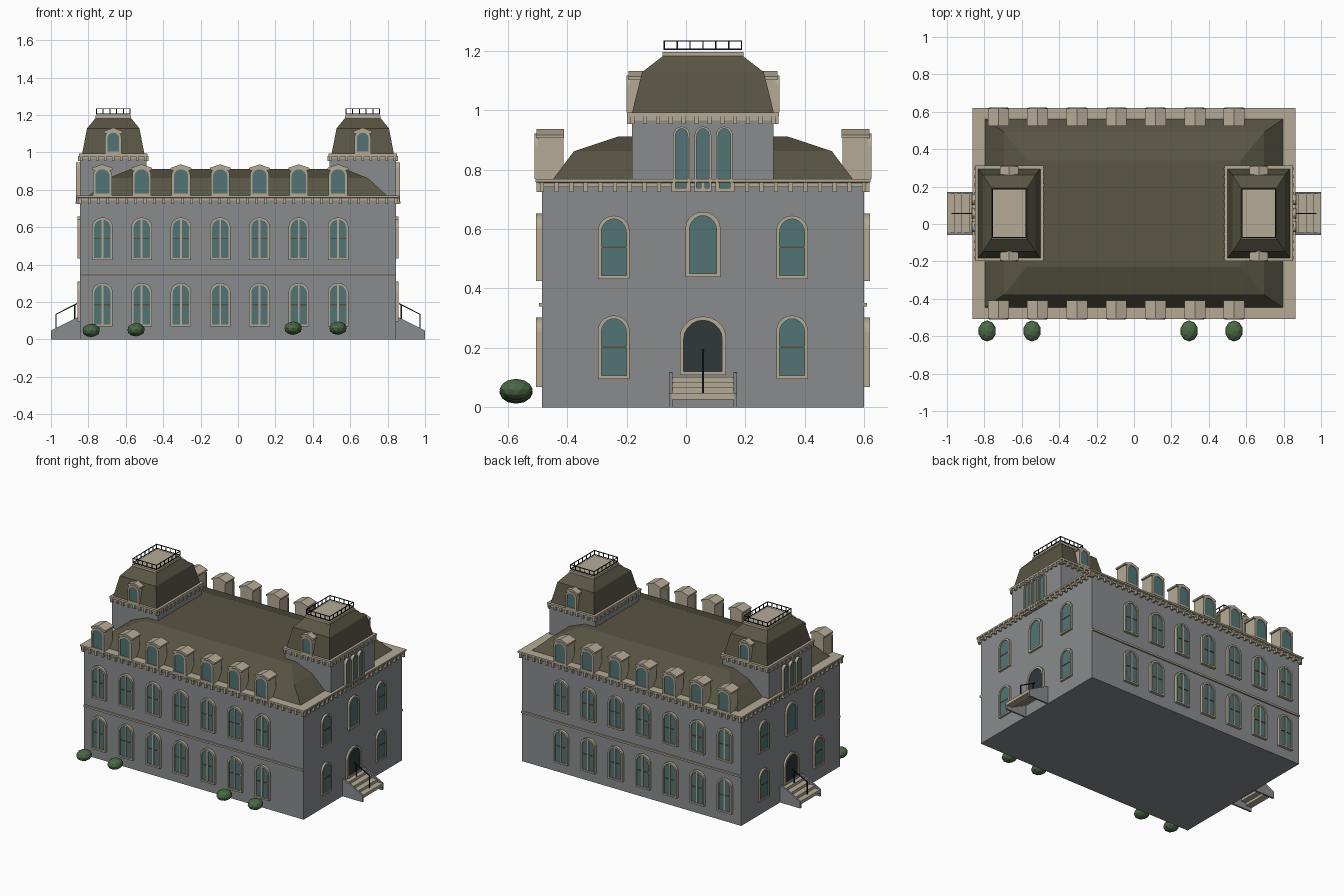
import bpy, bmesh, math
from mathutils import Matrix, Vector

if "Cube" in bpy.data.objects:
    bpy.data.objects.remove(bpy.data.objects["Cube"])

CY = 0.057                      # building centre in y
HX, HY = 0.845, 0.542           # half size of the main block
XS = [-0.725 + 0.21 * i for i in range(7)]
TX = 0.667                      # tower centre in x

COLOURS = {
    "wall": (0.25, 0.26, 0.27), "trim": (0.46, 0.40, 0.30), "roof": (0.10, 0.09, 0.058),
    "glass": (0.085, 0.175, 0.175), "door": (0.028, 0.040, 0.042), "iron": (0.008, 0.011, 0.013),
    "bar": (0.10, 0.075, 0.045), "leaf": (0.07, 0.14, 0.06)}
MATS = {}
for n, c in COLOURS.items():
    MATS[n] = bpy.data.materials.new(n)
    MATS[n].diffuse_color = (*c, 1)

parts = {}
def part(name, mat):
    if name not in parts:
        parts[name] = (bmesh.new(), mat)
    return parts[name][0]

def box(bm, x0, x1, y0, y1, z0, z1, m=Matrix()):
    t = Matrix.Translation(((x0 + x1) / 2, (y0 + y1) / 2, (z0 + z1) / 2))
    bmesh.ops.create_cube(bm, size=1, matrix=m @ t @ Matrix.Diagonal((x1 - x0, y1 - y0, z1 - z0, 1)))

def loft(bm, rings, m=Matrix(), closed=False):
    """Skin a list of equal-length point rings, capped or joined end to start."""
    vs = [[bm.verts.new(m @ Vector(p)) for p in r] for r in rings]
    n = len(rings[0])
    for a, b in zip(vs, vs[1:] + (vs[:1] if closed else [])):
        for i in range(n):
            j = (i + 1) % n
            bm.faces.new((a[i], a[j], b[j], b[i]))
    if not closed:
        bm.faces.new(vs[0][::-1])
        bm.faces.new(vs[-1])

def rect(cx, hx, hy, z):
    return [(cx + sx * hx, CY + sy * hy, z) for sx, sy in ((-1, -1), (1, -1), (1, 1), (-1, 1))]

def arch(hw, z0, z1, rise, y, n=10):
    pts = [(-hw, y, z0), (hw, y, z0)]
    for i in range(n + 1):
        a = math.pi * i / n
        pts.append((hw * math.cos(a), y, z1 - rise + rise * math.sin(a)))
    return pts

def facing(deg, u, dist, x=0.0):
    """Local x runs along the wall, local -y points out of it."""
    return (Matrix.Translation((x, CY, 0)) @ Matrix.Rotation(math.radians(deg), 4, 'Z')
            @ Matrix.Translation((u, -dist, 0)))

def window(name, m, hw, z0, z1, rise, t=0.012, depth=0.02, fill="glass", mullion=False, bar=True):
    outer = lambda y: arch(hw, z0, z1, rise, y)
    inner = lambda y: arch(hw - t, z0 + t, z1 - t, rise - t * 0.4, y)
    loft(part(name + "_frames", "trim"), [outer(0), outer(-depth), inner(-depth), inner(0)], m, True)
    loft(part(name + "_" + fill, fill), [inner(0.004), inner(-depth * 0.6)], m)
    if mullion:
        box(part(name + "_mullions", "trim"), -0.005, 0.005, -depth * 0.85, 0, z0 + t, z1 - t, m)
    if bar:
        zm = (z0 + z1) / 2
        box(part(name + "_bars", "bar"), t - hw, hw - t, -depth * 0.75, 0, zm - 0.003, zm + 0.003, m)

def dormer(name, m, hw, z0, z1, depth):
    # box body, shallow gabled hood, arched front window
    box(part(name + "_bodies", "trim"), -hw + 0.004, hw - 0.004, 0, depth, z0, z1 - 0.025, m)
    e = hw + 0.006
    gable = lambda y: [(-e, y, z1 - 0.03), (e, y, z1 - 0.03), (e, y, z1 - 0.019),
                       (0, y, z1), (-e, y, z1 - 0.019)]
    loft(part(name + "_hoods", "trim"), [gable(-0.006), gable(depth + 0.003)], m)
    window(name + "_window", m, hw, z0, z1 - 0.015, hw * 0.8, 0.012, 0.012, bar=False)

def brackets(name, cx, hx, hy, z0, z1, step, out):
    bm = part(name, "trim")
    for deg, half, dist in ((0, hx, hy), (90, hy, hx), (180, hx, hy), (270, hy, hx)):
        n = round(2 * half / step)
        for i in range(n + 1):
            box(bm, -0.007, 0.007, -out, 0.002, z0, z1,
                facing(deg, -half + 2 * half * i / n, dist, cx))

# main block, string courses, cornice and roof
box(part("walls", "wall"), -HX, HX, CY - HY, CY + HY, 0, 0.755)
for s in (-1, 1):
    y = CY + s * HY
    box(part("string_courses", "trim"), -HX, HX, y - 0.01, y + 0.01, 0.339, 0.351)
c = part("cornice", "trim")
loft(c, [rect(0, HX + 0.008, HY + 0.008, 0.742), rect(0, HX + 0.008, HY + 0.008, 0.755),
         rect(0, HX + 0.018, HY + 0.022, 0.758), rect(0, HX + 0.018, HY + 0.022, 0.769)])
brackets("cornice_brackets", 0, HX, HY, 0.724, 0.757, 0.05, 0.019)
loft(part("main_roof", "roof"), [rect(0, 0.80, 0.507, 0.765), rect(0, 0.695, 0.434, 0.862),
                                 rect(0, 0.57, 0.283, 0.912)])

# long side windows and dormers
for deg in (0, 180):
    for x in XS:
        u = x if deg == 0 else -x
        m = facing(deg, u, HY)
        window("long_side_window", m, 0.055, 0.068, 0.302, 0.05, 0.011, 0.02, mullion=True)
        window("long_side_window", m, 0.055, 0.425, 0.652, 0.05, 0.011, 0.02, mullion=True)
        dormer("roof_dormer", facing(deg, u, HY + 0.013), 0.05, 0.768, 0.936, 0.085)

# end walls: windows, door, steps
for deg in (90, 270):
    for u in (-0.3, 0.3):
        m = facing(deg, u, HX)
        window("end_window", m, 0.053, 0.096, 0.309, 0.05, 0.011, 0.014)
        window("end_window", m, 0.053, 0.432, 0.645, 0.05, 0.011, 0.014)
    m = facing(deg, 0, HX)
    window("end_window", m, 0.059, 0.438, 0.658, 0.055, 0.013, 0.014, bar=False)
    window("door", m, 0.078, 0.108, 0.306, 0.07, 0.013, 0.014, fill="door", bar=False)
    for i in range(4):
        box(part("steps", "trim"), -0.105, 0.105, -0.04 * (i + 1) + 0.004, 0.003 - 0.037 * i,
            0.08 - 0.018 * i, 0.102 - 0.018 * i, m)
    for s in (-1, 1):
        side = lambda x: [(x, 0, 0), (x, -0.155, 0), (x, -0.155, 0.047), (x, -0.015, 0.118), (x, 0, 0.118)]
        loft(part("step_side_walls", "wall"), [side(s * 0.103), side(s * 0.115)], m)
    # centre handrail
    bm = part("handrails", "iron")
    box(bm, -0.003, 0.003, -0.031, -0.025, 0.09, 0.187, m)
    box(bm, -0.003, 0.003, -0.131, -0.125, 0.04, 0.134, m)
    bar = lambda y, z: [(-0.003, y, z), (0.003, y, z), (0.003, y, z + 0.006), (-0.003, y, z + 0.006)]
    loft(bm, [bar(-0.015, 0.189), bar(-0.131, 0.130)], m)

# towers
for s, deg in ((1, 90), (-1, 270)):
    cx = s * TX
    loft(part("tower_walls", "wall"), [rect(cx, 0.178, 0.238, 0.74), rect(cx, 0.178, 0.238, 0.975)])
    loft(part("tower_cornices", "trim"), [rect(cx, 0.181, 0.245, 0.966), rect(cx, 0.181, 0.245, 0.978),
                                          rect(cx, 0.184, 0.256, 0.979), rect(cx, 0.184, 0.256, 0.993)])
    brackets("tower_brackets", cx, 0.172, 0.238, 0.953, 0.98, 0.045, 0.017)
    loft(part("tower_roofs", "roof"), [rect(cx, 0.167, 0.239, 0.99), rect(cx, 0.140, 0.205, 1.128),
                                       rect(cx, 0.096, 0.135, 1.182)])
    loft(part("tower_caps", "trim"), [rect(cx, 0.094, 0.136, 1.178), rect(cx, 0.094, 0.136, 1.196)])
    for u in (-0.072, 0, 0.072):
        m = facing(deg, u, HX)
        window("tower_window", m, 0.028, 0.732, 0.945, 0.03, 0.007, 0.02, bar=False)
        box(part("tower_window_sills", "trim"), -0.03, 0.03, -0.024, 0, 0.726, 0.737, m)
    for d in (0, 180):
        dormer("tower_dormer", facing(d, 0, 0.245, cx), 0.043, 0.993, 1.132, 0.055)
    # roof railing
    bm = part("roof_railings", "iron")
    rx, ry, w = 0.09, 0.13, 0.0022
    for e in (-1, 1):
        for z in (1.205, 1.233):
            box(bm, cx - rx, cx + rx, CY + e * ry - w, CY + e * ry + w, z - w, z + w)
            box(bm, cx + e * rx - w, cx + e * rx + w, CY - ry, CY + ry, z - w, z + w)
        for i in range(7):
            y = CY - ry + 2 * ry * i / 6
            box(bm, cx + e * rx - w, cx + e * rx + w, y - w, y + w, 1.203, 1.235)
        for i in range(1, 5):
            x = cx - rx + 2 * rx * i / 5
            box(bm, x - w, x + w, CY + e * ry - w, CY + e * ry + w, 1.203, 1.235)

# bushes
for x, z in ((-0.785, 0.048), (-0.545, 0.052), (0.295, 0.06), (0.535, 0.06)):
    bmesh.ops.create_icosphere(part("bushes", "leaf"), subdivisions=2, radius=1,
        matrix=Matrix.Translation((x, -0.572, z)) @ Matrix.Diagonal((0.048, 0.056, 0.036, 1)))

for name, (bm, mat) in parts.items():
    bmesh.ops.recalc_face_normals(bm, faces=bm.faces)
    me = bpy.data.meshes.new(name)
    bm.to_mesh(me)
    bm.free()
    me.materials.append(MATS[mat])
    bpy.context.collection.objects.link(bpy.data.objects.new(name, me))

for m in bpy.data.materials:
    if m.users and not m.is_grease_pencil:
        m.use_nodes = True
        m.node_tree.nodes["Principled BSDF"].inputs["Base Color"].default_value = m.diffuse_color
